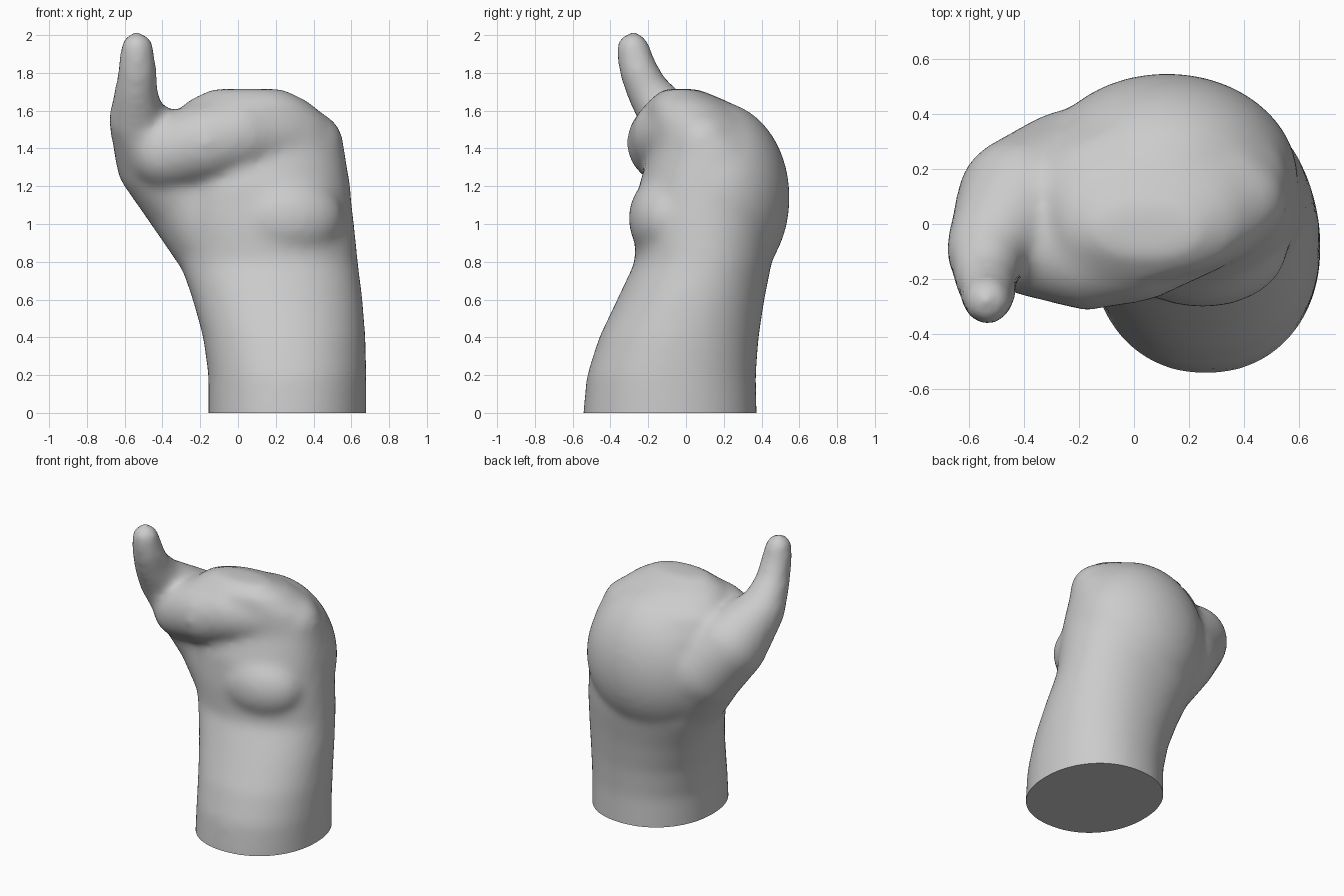
import bpy, bmesh
from math import sin, cos, pi, copysign
from mathutils import Matrix, Vector

cube = bpy.data.objects.get("Cube")
if cube:
    bpy.data.objects.remove(cube, do_unlink=True)

clay = bpy.data.materials.new("light grey clay")
clay.use_nodes = True
clay.diffuse_color = (0.6, 0.6, 0.6, 1)
clay.node_tree.nodes["Principled BSDF"].inputs["Base Color"].default_value = (0.6, 0.6, 0.6, 1)

bm = bmesh.new()


def ellipsoid(center, radii, detail=4):
    m = Matrix.Translation(center) @ Matrix.Diagonal((*radii, 1))
    bmesh.ops.create_icosphere(bm, subdivisions=detail, radius=1, matrix=m)


def loft(sections, count=48, power=0.94):
    rings = []
    for z, x0, x1, y0, y1 in sections:
        ring = []
        for i in range(count):
            a = 2 * pi * i / count
            c = copysign(abs(cos(a)) ** power, cos(a))
            s = copysign(abs(sin(a)) ** power, sin(a))
            ring.append(bm.verts.new(((x0 + x1 + (x1 - x0) * c) / 2,
                                      (y0 + y1 + (y1 - y0) * s) / 2, z)))
        rings.append(ring)
    for a, b in zip(rings, rings[1:]):
        for i in range(count):
            j = (i + 1) % count
            bm.faces.new((a[i], a[j], b[j], b[i]))
    bm.faces.new(rings[0][::-1])
    bm.faces.new(rings[-1])


def tapered_chain(points, steps=4):
    for p, q in zip(points, points[1:]):
        for i in range(steps):
            x, y, z, r = Vector(p).lerp(Vector(q), i / steps)
            ellipsoid((x, y, z), (r, r, r), detail=3)
    x, y, z, r = points[-1]
    ellipsoid((x, y, z), (r, r, r), detail=3)


# forearm and palm core: height, left-right limits, front-back limits
loft([(-0.2, -0.157, 0.68, -0.55, 0.375), (0, -0.157, 0.68, -0.545, 0.375),
      (0.2, -0.157, 0.68, -0.525, 0.37), (0.4, -0.185, 0.675, -0.46, 0.385),
      (0.6, -0.24, 0.66, -0.365, 0.415), (0.8, -0.31, 0.635, -0.27, 0.455),
      (1.0, -0.34, 0.615, -0.27, 0.48), (1.2, -0.36, 0.59, -0.25, 0.47),
      (1.4, -0.38, 0.565, -0.19, 0.44), (1.55, -0.36, 0.49, -0.2, 0.35),
      (1.65, -0.27, 0.37, -0.2, 0.22), (1.715, -0.14, 0.24, -0.12, 0.06)])
# rounded back of the fist and heel of the palm
ellipsoid((0.12, 0.16, 1.14), (0.48, 0.39, 0.51))
ellipsoid((0.25, -0.09, 1.03), (0.31, 0.215, 0.24))
# folded roll across the front, under the knuckles
tapered_chain([(-0.38, -0.06, 1.38, 0.205), (-0.17, -0.1, 1.43, 0.217),
               (0, -0.075, 1.47, 0.215), (0.2, 0, 1.47, 0.2), (0.38, 0.09, 1.42, 0.18)])
# thumb and its root
tapered_chain([(-0.06, 0.1, 0.92, 0.29), (-0.225, 0.13, 1.16, 0.29),
               (-0.405, 0.08, 1.34, 0.245), (-0.535, -0.09, 1.55, 0.153),
               (-0.54, -0.2, 1.7, 0.116), (-0.532, -0.255, 1.82, 0.104),
               (-0.535, -0.28, 1.93, 0.09)])

mesh = bpy.data.meshes.new("hand")
bm.to_mesh(mesh)
bm.free()
hand = bpy.data.objects.new("hand_with_raised_thumb", mesh)
bpy.context.collection.objects.link(hand)

# fuse the parts into one soft skin
remesh = hand.modifiers.new("fuse", 'REMESH')
remesh.mode = 'VOXEL'
remesh.voxel_size = 0.024
soften = hand.modifiers.new("soften", 'SMOOTH')
soften.factor = 0.5
soften.iterations = 18
bpy.context.view_layer.update()
skin = bpy.data.meshes.new_from_object(hand.evaluated_get(bpy.context.evaluated_depsgraph_get()))
hand.modifiers.clear()

# flat cut at the base
bm = bmesh.new()
bm.from_mesh(skin)
bmesh.ops.bisect_plane(bm, geom=bm.verts[:] + bm.edges[:] + bm.faces[:],
                       plane_co=(0, 0, 0), plane_no=(0, 0, 1), clear_inner=True)
bmesh.ops.holes_fill(bm, edges=[e for e in bm.edges if e.is_boundary], sides=0)
bmesh.ops.recalc_face_normals(bm, faces=bm.faces)
bm.to_mesh(skin)
bm.free()
hand.data = skin
skin.materials.clear()
skin.materials.append(clay)

bpy.ops.object.select_all(action='DESELECT')
hand.select_set(True)
bpy.context.view_layer.objects.active = hand
bpy.ops.object.shade_smooth_by_angle(angle=0.9)
